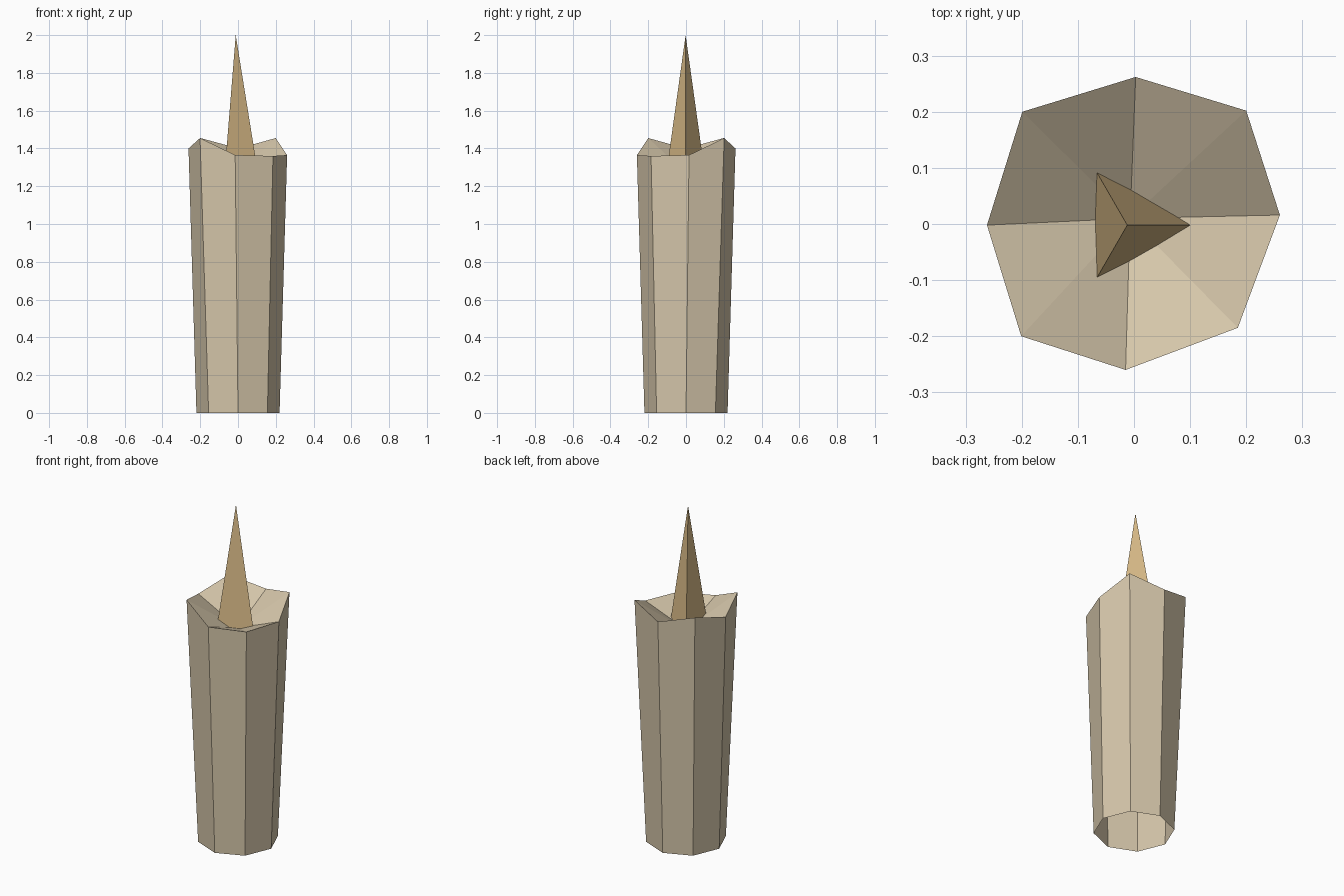
import bpy, bmesh, math

if "Cube" in bpy.data.objects:
    bpy.data.objects.remove(bpy.data.objects["Cube"])


def material(name, rgb):
    m = bpy.data.materials.new(name)
    m.diffuse_color = (*rgb, 1.0)
    m.use_nodes = True
    m.node_tree.nodes["Principled BSDF"].inputs["Base Color"].default_value = m.diffuse_color
    return m


def make_object(name, bm, mat):
    bm.normal_update()
    me = bpy.data.meshes.new(name)
    bm.to_mesh(me)
    bm.free()
    me.materials.append(mat)
    ob = bpy.data.objects.new(name, me)
    bpy.context.collection.objects.link(ob)
    return ob


wax = material("pale wax", (0.67, 0.57, 0.405))
amber = material("warm amber", (0.71, 0.51, 0.25))

# Candle body: eight-sided tapered tube, open below, uneven rim, sunken top
rim = [(0.26, 0.016, 1.365), (0.20, 0.202, 1.455), (0.003, 0.262, 1.40),
       (-0.199, 0.20, 1.455), (-0.262, -0.002, 1.40), (-0.201, -0.20, 1.455),
       (-0.015, -0.26, 1.365), (0.185, -0.185, 1.36)]
n = len(rim)
bm = bmesh.new()
top = [bm.verts.new(p) for p in rim]
foot = [bm.verts.new((0.22 * math.cos(2 * math.pi * i / n),
                      0.22 * math.sin(2 * math.pi * i / n), 0)) for i in range(n)]
dip = bm.verts.new((-0.007, 0.01, 1.26))
for i in range(n):
    j = (i + 1) % n
    bm.faces.new((foot[i], foot[j], top[j], top[i]))
    bm.faces.new((top[i], top[j], dip))
make_object("candle_body", bm, wax)

# Flame: three-sided spike set into the sunken top
bm = bmesh.new()
r, base_z = 0.121, 1.25
base = [bm.verts.new((-0.012 + r * math.cos(2 * math.pi * i / 3),
                      -0.002 + r * math.sin(2 * math.pi * i / 3), base_z))
        for i in range(3)]
tip = bm.verts.new((-0.012, -0.002, 2.0))
for i in range(3):
    bm.faces.new((base[i], base[(i + 1) % 3], tip))
bm.faces.new(base[::-1])
make_object("flame", bm, amber)
